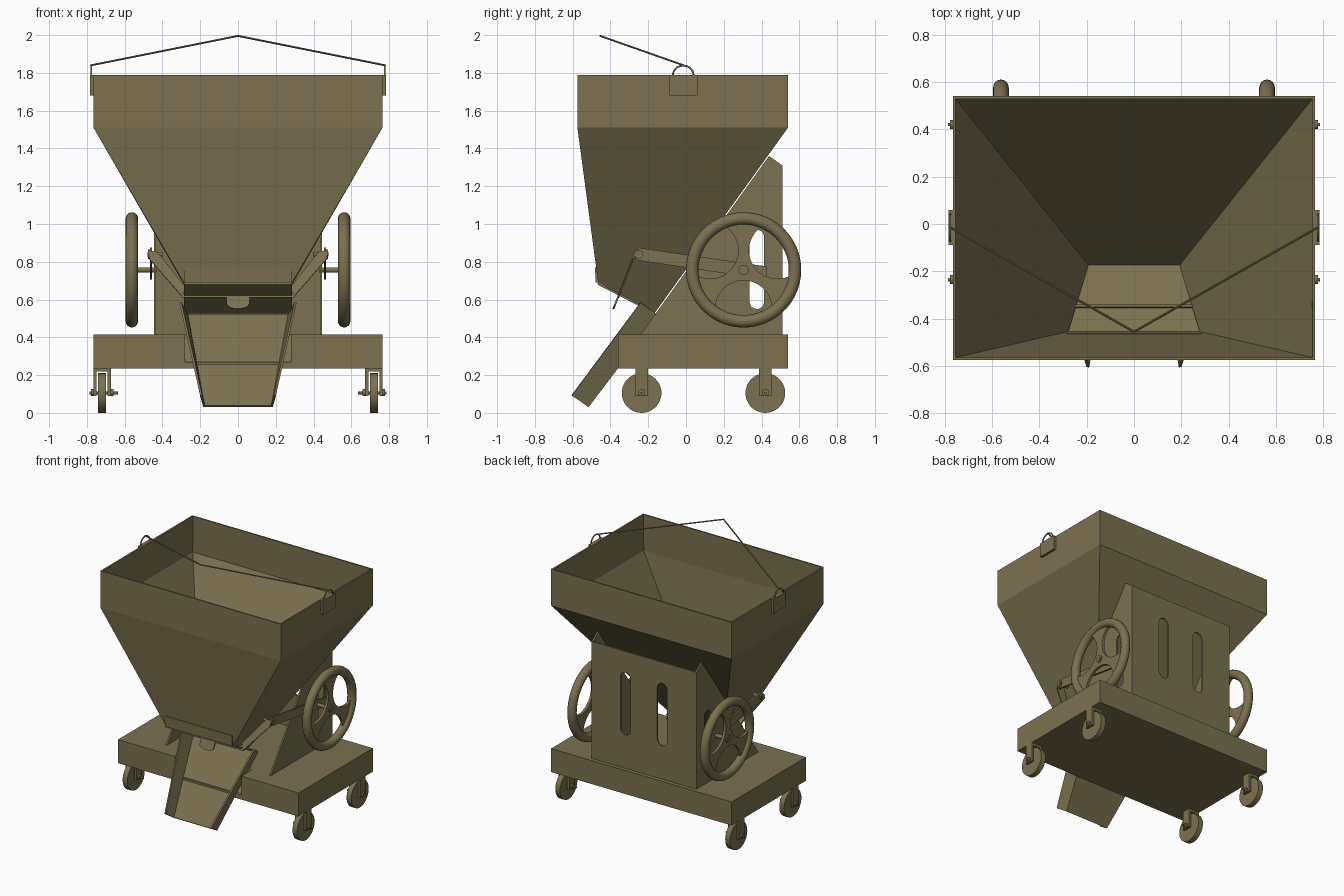
import bpy, bmesh, math
from mathutils import Vector

if "Cube" in bpy.data.objects:
    bpy.data.objects.remove(bpy.data.objects["Cube"])

olive = bpy.data.materials.new("olive_paint")
olive.diffuse_color = (0.20, 0.165, 0.08, 1)
olive.use_nodes = True
olive.node_tree.nodes["Principled BSDF"].inputs["Base Color"].default_value = olive.diffuse_color


def finish(ob, name, smooth=False):
    ob.name = name
    ob.data.materials.append(olive)
    if smooth:
        bpy.ops.object.select_all(action='DESELECT')
        ob.select_set(True)
        bpy.context.view_layer.objects.active = ob
        bpy.ops.object.shade_smooth_by_angle(angle=math.radians(35))
    return ob


def mesh(name, verts, faces, thick=0, offset=-1):
    bm = bmesh.new()
    vs = [bm.verts.new(v) for v in verts]
    for f in faces:
        bm.faces.new([vs[i] for i in f])
    bmesh.ops.recalc_face_normals(bm, faces=bm.faces)
    me = bpy.data.meshes.new(name)
    bm.to_mesh(me)
    bm.free()
    ob = bpy.data.objects.new(name, me)
    bpy.context.collection.objects.link(ob)
    if thick:
        m = ob.modifiers.new("thickness", 'SOLIDIFY')
        m.thickness, m.offset, m.use_even_offset = thick, offset, True
    return finish(ob, name)


def prism(name, pts, axis, lo, hi):
    """Extrude a 2D outline: axis x uses (y, z) points, axis y uses (x, z)."""
    put = (lambda p, d: (d, p[0], p[1])) if axis == 'x' else (lambda p, d: (p[0], d, p[1]))
    n = len(pts)
    verts = [put(p, lo) for p in pts] + [put(p, hi) for p in pts]
    faces = [range(n), range(n, 2 * n)]
    faces += [(i, (i + 1) % n, n + (i + 1) % n, n + i) for i in range(n)]
    return mesh(name, verts, faces)


def box(name, x0, x1, y0, y1, z0, z1):
    return prism(name, [(y0, z0), (y1, z0), (y1, z1), (y0, z1)], 'x', x0, x1)


def rod(name, a, b, r, n=24):
    a, b = Vector(a), Vector(b)
    bpy.ops.mesh.primitive_cylinder_add(vertices=n, radius=r, depth=(b - a).length, location=(a + b) / 2)
    ob = bpy.context.object
    ob.rotation_euler = (b - a).to_track_quat('Z', 'Y').to_euler()
    return finish(ob, name, True)


def circle(cx, cz, r, n=48):
    return [(cx + r * math.cos(2 * math.pi * i / n), cz + r * math.sin(2 * math.pi * i / n)) for i in range(n)]


def slot(c, r, z0, z1):
    top = [(c + r * math.cos(i * math.pi / 10), z1 - r + r * math.sin(i * math.pi / 10)) for i in range(11)]
    return top + [(2 * c - u, z0 + z1 - v) for u, v in top]


def cut(ob, *cutters):
    bpy.context.view_layer.objects.active = ob
    for c in cutters:
        m = ob.modifiers.new("cut", 'BOOLEAN')
        m.operation, m.object, m.solver = 'DIFFERENCE', c, 'EXACT'
        bpy.ops.object.modifier_apply(modifier=m.name)
        bpy.data.objects.remove(c)


# hopper: upright rim, tapered walls, slanted outlet
def ring(x, y0, y1, z):
    return [(-x, y0, z), (x, y0, z), (x, y1, z), (-x, y1, z)]


hv = ring(.765, -.575, .54, 1.79) + ring(.765, -.575, .54, 1.51)
hv += [(-.287, -.465, .69), (.287, -.465, .69), (.2, -.165, .53), (-.2, -.165, .53)]
hf = [(r + i, r + (i + 1) % 4, r + 4 + (i + 1) % 4, r + 4 + i) for r in (0, 4) for i in range(4)]
mesh("hopper", hv, hf, .012)
prism("outlet_plate", [(-.465, .69), (-.165, .535), (-.17, .525), (-.47, .68)], 'x', -.285, .285)
prism("outlet_lip", [(-.465, .69), (-.478, .69), (-.482, .77), (-.46, .77)], 'x', -.285, .285)

# discharge chute
cv = [(-.195, -.605, .093), (-.18, -.52, .035), (.18, -.52, .035), (.195, -.605, .093),
      (-.305, -.24, .585), (-.27, -.152, .52), (.27, -.152, .52), (.305, -.24, .585)]
mesh("chute", cv, [(i, i + 1, i + 5, i + 4) for i in range(3)], .012, 0)

# wheeled base with a recess for the chute
base = box("base", -.765, .765, -.36, .54, .235, .415)
cut(base, prism("recess_cutter", [(-.4, .27), (-.34, .27), (-.17, .5), (-.4, .5)], 'x', -.28, .28))

# rear support frame with slots
back = box("frame_back", -.445, .445, .498, .51, .415, 1.31)
cut(back, *[prism("slot_cutter", slot(s * .155, .042, .67, 1.15), 'y', .4, .6) for s in (-1, 1)])

for s, side in ((-1, "left"), (1, "right")):
    def sx(a, b):
        return sorted((s * a, s * b))

    frame = prism(f"frame_side_{side}", [(-.24, .415), (.44, 1.36), (.51, 1.31), (.51, .415)], 'x', *sx(.433, .445))
    cut(frame, prism("slot_cutter", slot(.375, .038, .55, .97), 'x', *sx(.4, .5)))

    # hand wheel: rim, three-hole web, axle
    hy, hz = .305, .757
    bpy.ops.mesh.primitive_torus_add(major_radius=.272, minor_radius=.033, major_segments=64, minor_segments=16,
                                     location=(s * .562, hy, hz), rotation=(0, math.pi / 2, 0))
    finish(bpy.context.object, f"hand_wheel_rim_{side}", True)
    web = prism(f"hand_wheel_web_{side}", circle(hy, hz, .255, 64), 'x', *sx(.552, .572))
    holes = []
    for a in (-90, 30, 150):
        t = math.radians(a)
        holes.append(prism("hole_cutter", circle(hy + .206 * math.cos(t), hz + .206 * math.sin(t), .15),
                           'x', *sx(.5, .6)))
    cut(web, *holes)
    rod(f"hand_wheel_axle_{side}", (s * .43, hy, hz), (s * .582, hy, hz), .014)
    rod(f"hand_wheel_hub_{side}", (s * .545, hy, hz), (s * .58, hy, hz), .027)

    # gate linkage: lever, pin and slanted arm
    prism(f"gate_lever_{side}", [(-.27, .81), (-.255, .875), (.43, .775), (.43, .705)], 'x', *sx(.455, .467))
    rod(f"gate_pin_{side}", (s * .40, -.25, .84), (s * .48, -.25, .84), .012)
    rod(f"gate_pin_head_{side}", (s * .467, -.25, .84), (s * .476, -.25, .84), .024)
    mesh(f"gate_arm_{side}", [(s * .47, -.265, .855), (s * .47, -.282, .815), (s * .3, -.357, .62),
                              (s * .275, -.342, .66), (s * .43, -.265, .855)], [range(5)], .01, 0)

    # lifting ear, loop and sling wire
    box(f"lift_ear_{side}", *sx(.76, .784), -.088, .06, 1.68, 1.79)
    pts = [(s * .777, -.015 + .055 * math.cos(i * math.pi / 10), 1.787 + .052 * math.sin(i * math.pi / 10))
           for i in range(11)]
    cu = bpy.data.curves.new("lift_loop", 'CURVE')
    cu.dimensions, cu.bevel_depth, cu.bevel_resolution = '3D', .005, 2
    sp = cu.splines.new('POLY')
    sp.points.add(len(pts) - 1)
    for p, co in zip(sp.points, pts):
        p.co = (*co, 1)
    loop = bpy.data.objects.new("lift_loop", cu)
    bpy.context.collection.objects.link(loop)
    finish(loop, f"lift_loop_{side}")
    rod(f"sling_{side}", (s * .78, -.012, 1.84), (0, -.455, 1.996), .005, 8)

    # casters
    for y, end in ((-.235, "front"), (.42, "rear")):
        tag = f"{end}_{side}"
        rod(f"caster_wheel_{tag}", (s * .70, y, .105), (s * .74, y, .105), .105, 40)
        rod(f"caster_pin_{tag}", (s * .635, y, .105), (s * .785, y, .105), .007, 12)
        box(f"caster_top_{tag}", *sx(.672, .765), y - .033, y + .033, .218, .236)
        for x0, x1 in ((.672, .69), (.748, .765)):
            box(f"caster_fork_{tag}", *sx(x0, x1), y - .033, y + .033, .09, .22)
        for x0, x1 in ((.66, .672), (.765, .777)):
            rod(f"caster_nut_{tag}", (s * x0, y, .108), (s * x1, y, .108), .019, 16)

# gate bar joining the arms, with a centre tab
prism("gate_bar", [(-.362, .612), (-.352, .612), (-.34, .645), (-.35, .645)], 'x', -.3, .3)
tab = [(-.06, .62)] + [(.06 * math.cos(a), .575 + .025 * math.sin(a))
                       for a in [math.pi + i * math.pi / 8 for i in range(9)]] + [(.06, .62)]
mesh("gate_tab", [(x, -.357 + (z - .62) * .4, z) for x, z in tab], [range(len(tab))], .01, 0)
